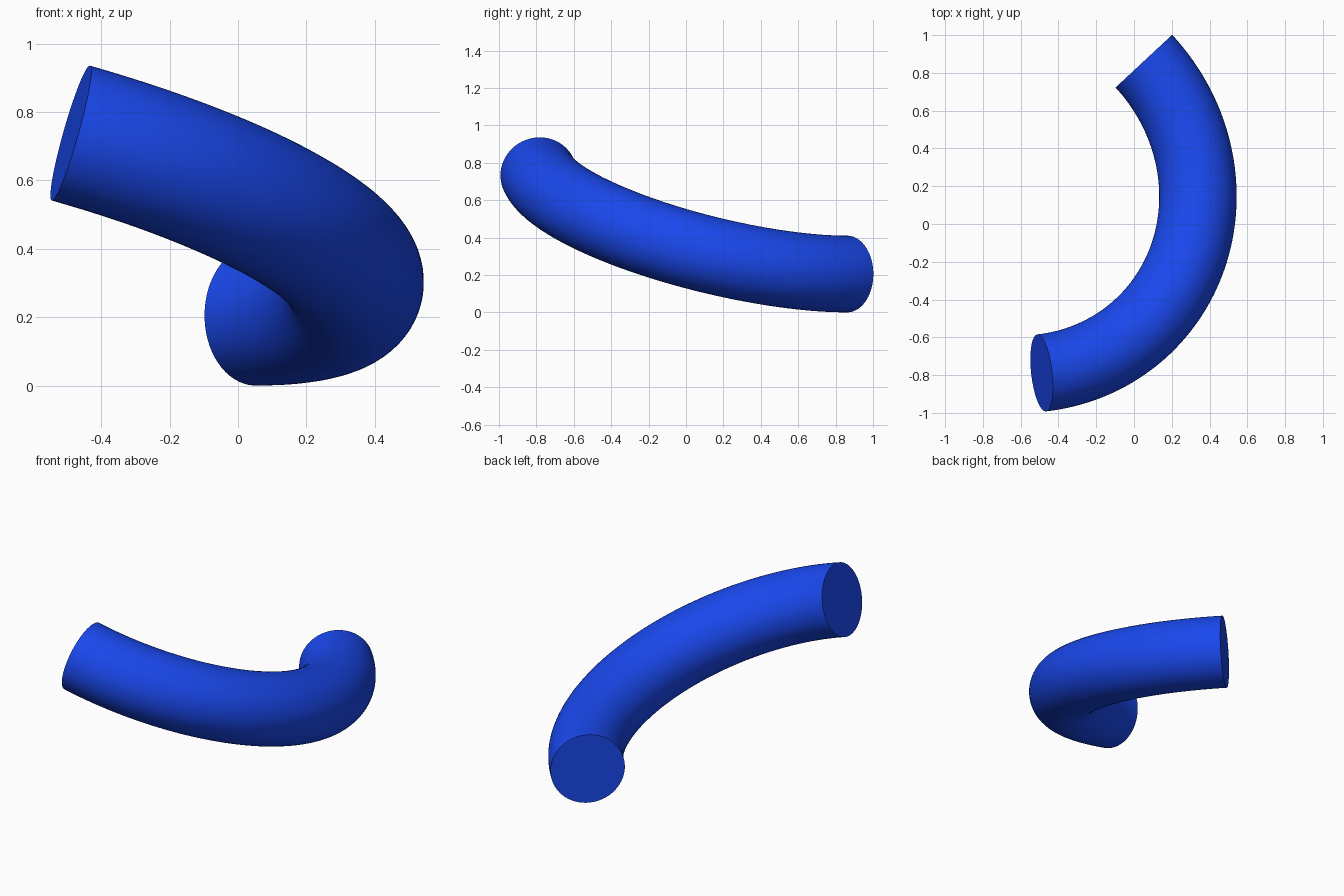
import bpy, bmesh
from math import sin, cos, pi, radians
from mathutils import Vector

if "Cube" in bpy.data.objects:
    bpy.data.objects.remove(bpy.data.objects["Cube"])

BEND, TUBE, SWEEP = 1.024, 0.205, radians(125)
RINGS, SIDES = 96, 64

# Tilted plane of the bend: start point, start direction, direction to the bend centre
start = Vector((0.052, 0.862, 0.205))
along = Vector((0.68, -0.73, 0)).normalized()
inward = Vector((-0.689, -0.645, 0.331))
inward = (inward - along * inward.dot(along)).normalized()
normal = along.cross(inward)
centre = start + inward * BEND

# Round section swept along the arc
bm = bmesh.new()
rings = []
for i in range(RINGS + 1):
    a = SWEEP * i / RINGS
    out = along * sin(a) - inward * cos(a)
    ring = []
    for j in range(SIDES):
        b = 2 * pi * j / SIDES
        ring.append(bm.verts.new(centre + out * (BEND + TUBE * cos(b)) + normal * TUBE * sin(b)))
    rings.append(ring)
for r0, r1 in zip(rings, rings[1:]):
    for j in range(SIDES):
        k = (j + 1) % SIDES
        bm.faces.new((r0[j], r0[k], r1[k], r1[j]))

# Flat end caps
bm.faces.new(rings[0])
bm.faces.new(rings[-1])
bmesh.ops.recalc_face_normals(bm, faces=bm.faces)

mesh = bpy.data.meshes.new("curved_tube")
bm.to_mesh(mesh)
bm.free()
tube = bpy.data.objects.new("curved_tube", mesh)
bpy.context.collection.objects.link(tube)

blue = bpy.data.materials.new("blue")
blue.diffuse_color = (0.01, 0.065, 0.85, 1)
blue.use_nodes = True
blue.node_tree.nodes["Principled BSDF"].inputs["Base Color"].default_value = blue.diffuse_color
mesh.materials.append(blue)

# Smooth body, sharp cap rims
bpy.context.view_layer.objects.active = tube
tube.select_set(True)
bpy.ops.object.shade_smooth_by_angle(angle=radians(40))
